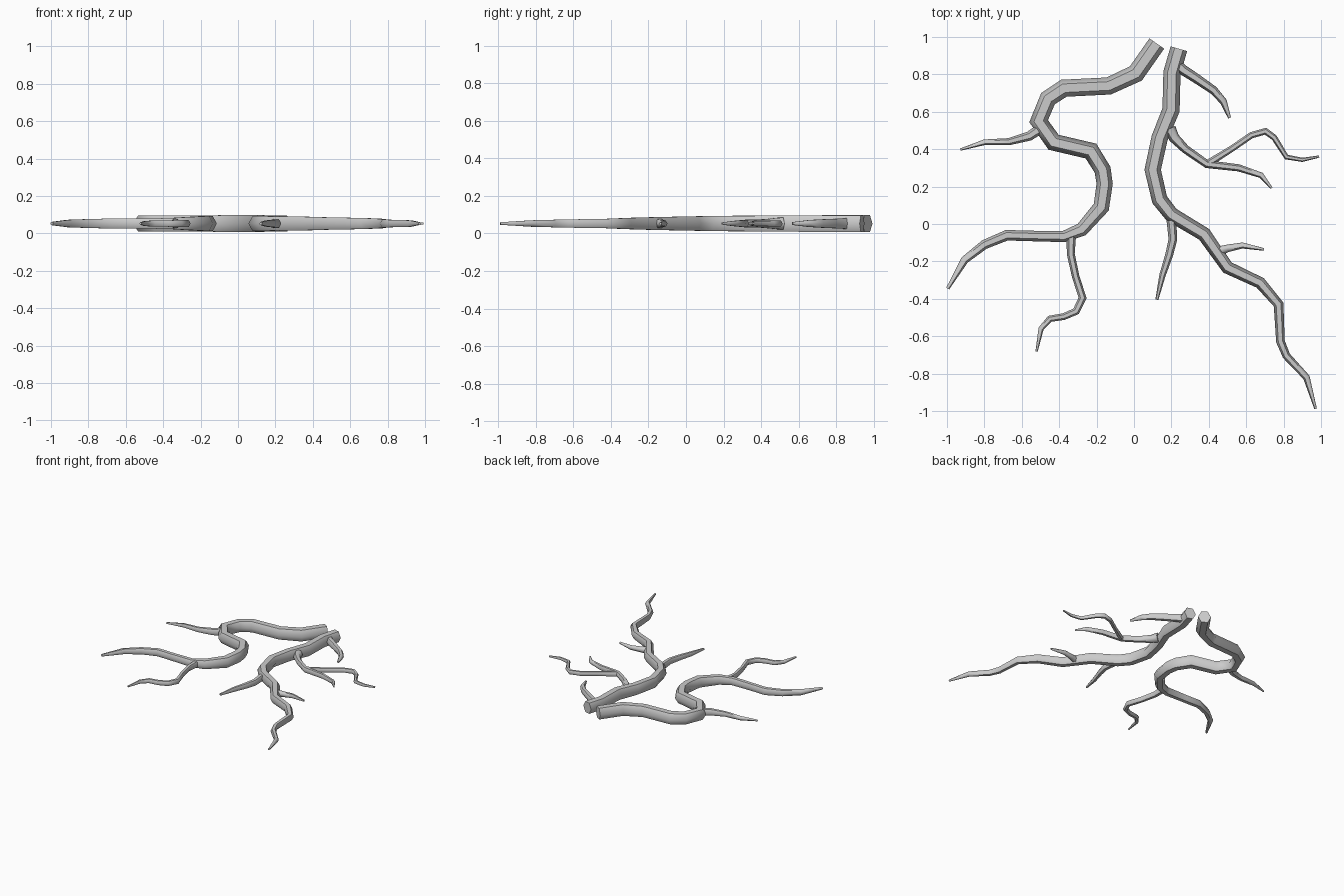
import bpy, bmesh, math
from mathutils import Vector

SIDES = 6
MID_Z = 0.053


def root(name, pts):
    """Tapered six-sided tube lying flat; pts = (x, y, radius)."""
    bm = bmesh.new()
    p = [Vector((x, y, 0)) for x, y, r in pts]
    rings = []
    for i, (x, y, r) in enumerate(pts):
        a = (p[i] - p[i - 1]).normalized() if i > 0 else None
        b = (p[i + 1] - p[i]).normalized() if i < len(p) - 1 else None
        t = ((a or b) + (b or a)).normalized()
        side = Vector((-t.y, t.x, 0))
        widen = 1 / max(0.85, t.dot(a or b))      # mitre at bends
        ring = []
        for k in range(SIDES):
            ang = 2 * math.pi * k / SIDES
            v = p[i] + side * (r * widen * math.cos(ang))
            v.z = MID_Z + 1.1 * r * math.sin(ang)
            ring.append(bm.verts.new(v))
        rings.append(ring)
    for r0, r1 in zip(rings, rings[1:]):
        for k in range(SIDES):
            n = (k + 1) % SIDES
            bm.faces.new((r0[k], r0[n], r1[n], r1[k]))
    bm.faces.new(rings[0])
    bm.faces.new(rings[-1])
    bmesh.ops.recalc_face_normals(bm, faces=bm.faces)
    me = bpy.data.meshes.new(name)
    bm.to_mesh(me)
    bm.free()
    ob = bpy.data.objects.new(name, me)
    bpy.context.collection.objects.link(ob)
    bpy.ops.object.select_all(action='DESELECT')
    ob.select_set(True)
    bpy.context.view_layer.objects.active = ob
    bpy.ops.object.shade_smooth_by_angle(angle=math.radians(62))
    return ob


# Left main root and its branches
root("left_main_root", [
    (.122, .965, .048), (.01, .805, .048), (-.135, .738, .046), (-.375, .726, .046),
    (-.46, .67, .045), (-.51, .55, .044), (-.43, .437, .045), (-.23, .39, .045),
    (-.168, .29, .044), (-.157, .215, .043), (-.175, .09, .042), (-.28, -.03, .036),
    (-.375, -.067, .03), (-.55, -.064, .028), (-.68, -.06, .028), (-.8, -.11, .025),
    (-.905, -.192, .021), (-.996, -.345, .009)])
root("left_upper_branch", [
    (-.50, .51, .028), (-.56, .47, .025), (-.67, .44, .019), (-.80, .437, .015), (-.928, .398, .006)])
root("left_lower_branch", [
    (-.335, -.05, .026), (-.338, -.16, .021), (-.312, -.28, .02), (-.275, -.395, .02),
    (-.31, -.467, .019), (-.375, -.495, .018), (-.45, -.507, .017), (-.497, -.56, .014),
    (-.521, -.682, .006)])

# Right main root and its branches
root("right_main_root", [
    (.24, .937, .046), (.203, .81, .046), (.198, .61, .046), (.137, .46, .044),
    (.1, .29, .043), (.137, .13, .042), (.2, .05, .04), (.375, -.055, .038),
    (.5, -.233, .034), (.675, -.315, .031), (.773, -.43, .026), (.783, -.628, .023),
    (.815, -.705, .021), (.922, -.82, .018), (.971, -.988, .007)])
root("right_top_branch", [
    (.21, .87, .032), (.26, .825, .028), (.33, .78, .026), (.425, .715, .023),
    (.478, .655, .019), (.511, .567, .008)])
root("right_upper_branch", [
    (.19, .51, .034), (.215, .46, .028), (.275, .40, .023), (.39, .32, .021),
    (.56, .30, .019), (.68, .26, .015), (.735, .192, .006)])
root("right_upper_fork", [
    (.39, .32, .02), (.525, .404, .017), (.628, .475, .017), (.703, .496, .017),
    (.75, .462, .016), (.815, .358, .013), (.9, .343, .011), (.99, .361, .006)])
root("right_inner_branch", [
    (.2, .02, .026), (.208, -.083, .023), (.188, -.165, .021), (.152, -.275, .017),
    (.122, -.405, .008)])
root("right_lower_branch", [
    (.44, -.15, .028), (.50, -.13, .02), (.58, -.115, .016), (.695, -.136, .007)])
